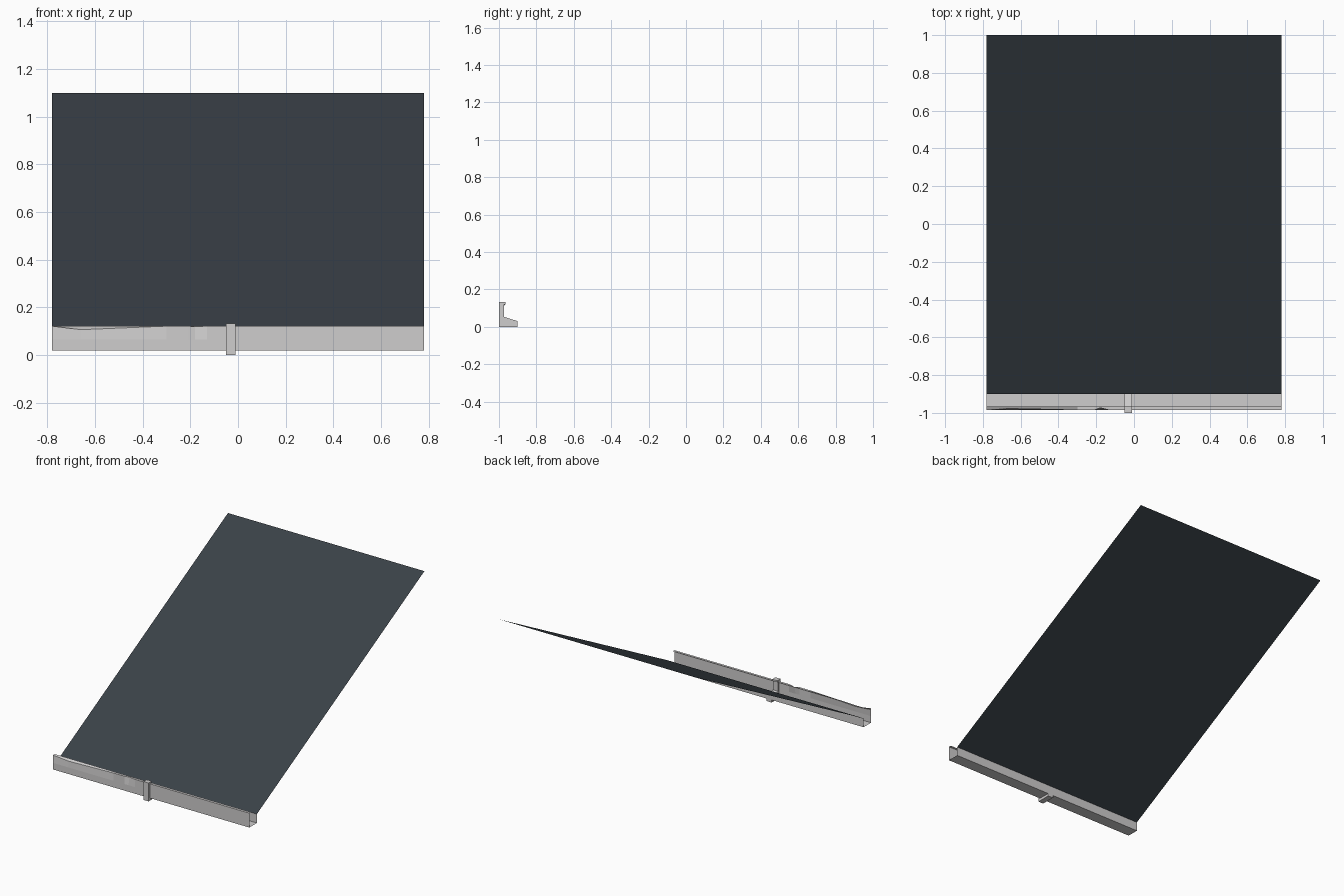
import bpy, bmesh

if "Cube" in bpy.data.objects:
    bpy.data.objects.remove(bpy.data.objects["Cube"])

def material(name, rgb):
    m = bpy.data.materials.new(name)
    m.diffuse_color = (*rgb, 1)
    m.use_nodes = True
    m.node_tree.nodes["Principled BSDF"].inputs["Base Color"].default_value = m.diffuse_color
    return m

SLATE = material("dark slate", (0.042, 0.053, 0.064))
METAL = material("light grey metal", (0.62, 0.61, 0.61))

def finish(name, bm, mat):
    me = bpy.data.meshes.new(name)
    bm.to_mesh(me)
    bm.free()
    ob = bpy.data.objects.new(name, me)
    bpy.context.collection.objects.link(ob)
    me.materials.append(mat)
    return ob

def loft(bm, sections):
    """Skin a list of (x, [(y, z)...]) open sections; returns vertex rings."""
    rings = [[bm.verts.new((x, y, z)) for y, z in pts] for x, pts in sections]
    for a, b in zip(rings, rings[1:]):
        for i in range(len(a) - 1):
            bm.faces.new((a[i], a[i + 1], b[i + 1], b[i]))
    return rings

HALF = 0.78

# roof: a single thin sloping sheet
bm = bmesh.new()
loft(bm, [(-HALF, [(1.0, 1.1), (-0.9, 0.082)]), (HALF, [(1.0, 1.1), (-0.9, 0.082)])])
finish("roof_slope", bm, SLATE)

# gutter: open sheet trough with a folded rim and two small dents in the front
def trough(drop=0.0, push=0.0):
    return [(-0.966, 0.121), (-0.985 + push, 0.121 - drop), (-0.985, 0.065),
            (-0.985, 0.018), (-0.9, 0.018), (-0.9, 0.082)]

bm = bmesh.new()
dents = [(-HALF, 0, 0), (-0.66, 0.015, 0.008), (-0.3, 0, 0), (-0.21, 0, 0),
         (-0.18, 0.002, 0.012), (-0.13, 0, 0), (HALF, 0, 0)]
loft(bm, [(x, trough(d, p)) for x, d, p in dents])
finish("gutter", bm, METAL)

# bracket: L profile with a hooked top and a tapered foot
profile = [(-1.0, 0.0), (-0.9, 0.0), (-0.9, 0.03), (-0.972, 0.053), (-0.972, 0.12),
           (-0.964, 0.12), (-0.964, 0.132), (-1.0, 0.132)]
bm = bmesh.new()
rings = loft(bm, [(-0.05, profile + profile[:1]), (-0.01, profile + profile[:1])])
for ring in rings:
    bm.faces.new(ring[:-1])
bmesh.ops.remove_doubles(bm, verts=bm.verts, dist=1e-5)
bmesh.ops.recalc_face_normals(bm, faces=bm.faces)
finish("gutter_bracket", bm, METAL)
